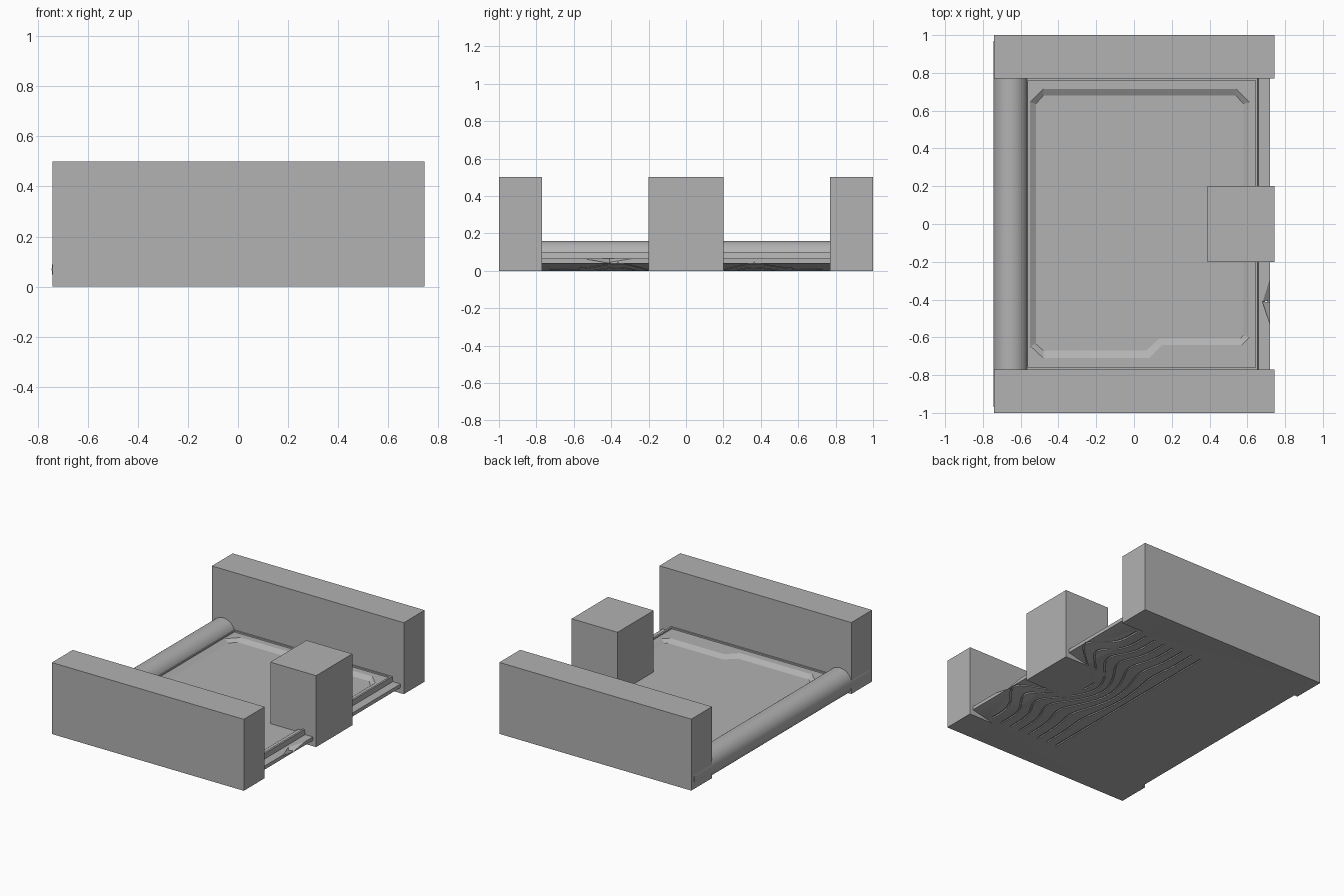
import bpy, math

cube = bpy.data.objects.get("Cube")
if cube:
    bpy.data.objects.remove(cube, do_unlink=True)

grey = bpy.data.materials.new("plain_grey")
grey.use_nodes = True
grey.diffuse_color = (0.445, 0.445, 0.445, 1)
grey.node_tree.nodes["Principled BSDF"].inputs["Base Color"].default_value = grey.diffuse_color


def loft(name, rings):
    """Solid through closed rings of equal length, capped at both ends."""
    n = len(rings[0])
    faces = [list(range(n))[::-1], [n * (len(rings) - 1) + i for i in range(n)]]
    for r in range(len(rings) - 1):
        for i in range(n):
            j = (i + 1) % n
            faces.append([r * n + i, r * n + j, (r + 1) * n + j, (r + 1) * n + i])
    mesh = bpy.data.meshes.new(name)
    mesh.from_pydata([p for ring in rings for p in ring], [], faces)
    mesh.materials.append(grey)
    obj = bpy.data.objects.new(name, mesh)
    bpy.context.collection.objects.link(obj)
    return obj


def box(name, x0, x1, y0, y1, z0, z1):
    outline = [(x0, y0), (x1, y0), (x1, y1), (x0, y1)]
    return loft(name, [[(x, y, z) for x, y in outline] for z in (z0, z1)])


def cut(target, cutter):
    cutter.hide_render = True
    mod = target.modifiers.new("cut", "BOOLEAN")
    mod.operation = "DIFFERENCE"
    mod.solver = "EXACT"
    mod.object = cutter
    bpy.context.view_layer.objects.active = target
    bpy.ops.object.modifier_apply(modifier=mod.name)
    bpy.data.objects.remove(cutter, do_unlink=True)


# Tray: round roll along one edge, stepped lip and sloped underside at the other
HALF = 0.97
CX, CZ, R = -0.653, 0.068, 0.092
start = math.pi + math.asin(CZ / R)
end = math.asin((0.10 - CZ) / R)
STEPS = 40
profile = []
for i in range(STEPS + 1):
    a = start + (end - start) * i / STEPS
    profile.append((CX + R * math.cos(a), CZ + R * math.sin(a)))
profile[0] = (profile[0][0], 0)
profile += [(0.655, 0.10), (0.66, 0.065), (0.72, 0.065), (0.72, 0.04), (0.55, 0)]
tray = loft("tray", [[(x, y, z) for x, z in profile] for y in (HALF, -HALF)])

# Shallow field and the deeper floor with its bevelled, notched outline
cut(tray, box("field_cutter", -0.56, 0.642, -0.76, 0.76, 0.09, 0.2))
outer = [(.61, -.60), (.57, -.64), (.15, -.64), (.08, -.71), (-.48, -.71),
         (-.55, -.645), (-.55, .645), (-.48, .715), (.54, .715), (.61, .645)]
inner = [(.58, -.59), (.565, -.605), (.135, -.605), (.065, -.67), (-.48, -.67),
         (-.52, -.635), (-.52, .635), (-.48, .68), (.54, .68), (.58, .635)]
levels = [(inner, 0.07), (outer, 0.09), (outer, 0.12)]
# outlines run clockwise, so reverse them
cut(tray, loft("floor_cutter", [[(x, y, z) for x, y in line[::-1]] for line, z in levels]))

# Pointed finger notch in the lip
notch_top = [(0.68, -0.41), (0.73, -0.56), (0.73, -0.25)]
notch_low = [(0.68, -0.41), (0.73, -0.415), (0.73, -0.405)]
cut(tray, loft("notch_cutter", [[(x, y, z) for x, y in line]
                                for line, z in ((notch_low, 0.041), (notch_top, 0.066))]))


# Wavy grip grooves under the tray
def underside(x):
    return max(0, (x - 0.55) * 0.04 / 0.17)


for k in range(8):
    swell = 0.13 * (1 - k / 7)
    rings = []
    for i in range(41):
        y = -0.73 + 1.46 * i / 40
        wave = math.exp(-((abs(y) - 0.36) / 0.13) ** 2) - 1.2 * math.exp(-(y / 0.2) ** 2)
        x = 0.59 - 0.077 * k + swell * wave
        z = underside(x)
        rings.append([(x + dx, y, z + dz) for dx, dz in
                      ((-0.006, -0.01), (0.006, -0.01), (0.006, 0.008), (-0.006, 0.008))])
    cut(tray, loft("groove_cutter", [r[::-1] for r in rings]))

bpy.ops.object.select_all(action="DESELECT")
tray.select_set(True)
bpy.context.view_layer.objects.active = tray
bpy.ops.object.shade_smooth_by_angle(angle=math.radians(20))

# End walls and the grip block
for name, side in (("front_wall", -1), ("back_wall", 1)):
    y0, y1 = sorted((side * 0.77, side))
    box(name, -0.741, 0.745, y0, y1, 0, 0.5)
box("grip_block", 0.39, 0.745, -0.2, 0.2, 0, 0.5)
